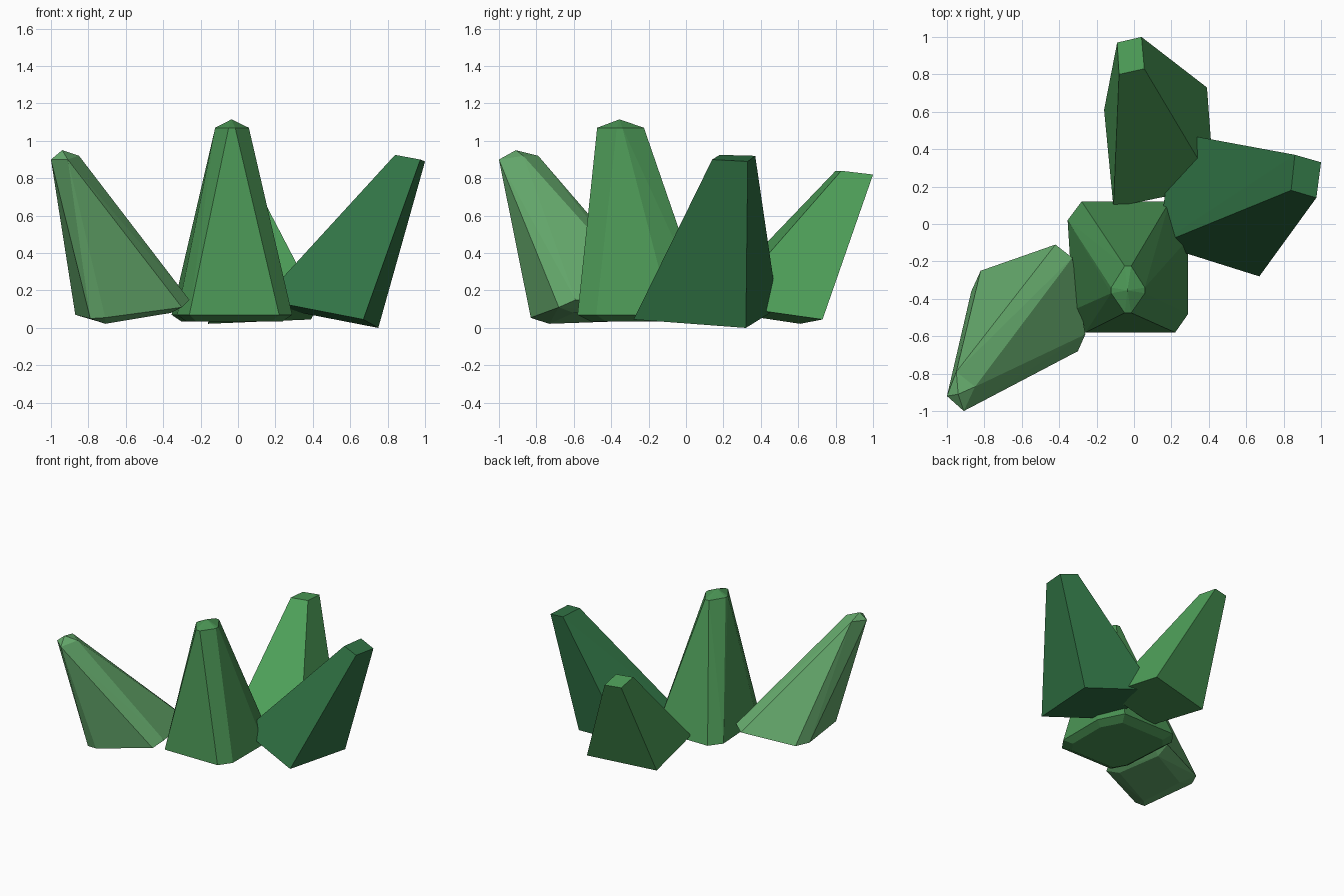
import bpy, bmesh


def crystal(name, color, *rings):
    """Tapered faceted shard: the convex hull of its cross-section rings."""
    bm = bmesh.new()
    for ring in rings:
        for p in ring:
            bm.verts.new(p)
    res = bmesh.ops.convex_hull(bm, input=bm.verts[:])
    loose = [v for v in bm.verts if not v.link_faces]
    bmesh.ops.delete(bm, geom=loose, context='VERTS')
    bmesh.ops.dissolve_limit(bm, angle_limit=0.05, verts=bm.verts[:], edges=bm.edges[:])
    bmesh.ops.recalc_face_normals(bm, faces=bm.faces[:])
    mesh = bpy.data.meshes.new(name)
    bm.to_mesh(mesh)
    bm.free()
    obj = bpy.data.objects.new(name, mesh)
    bpy.context.collection.objects.link(obj)
    mat = bpy.data.materials.new(name + "_green")
    mat.diffuse_color = (*color, 1)
    mesh.materials.append(mat)
    return obj


# Upright centre shard: bevelled foot, eight-sided body, small pointed cap
body = [(-0.26, -0.58), (0.22, -0.58), (0.29, -0.48), (0.29, -0.08),
        (0.19, 0.12), (-0.28, 0.12), (-0.355, 0.02), (-0.325, -0.46)]
cx, cy = -0.03, -0.23
crystal("centre_shard", (0.07, 0.30, 0.09),
        [(cx + (x - cx) * 0.84, cy + (y - cy) * 0.8, 0.035) for x, y in body],
        [(x, y, 0.07) for x, y in body],
        [(x, y, 1.07) for x, y in [(-0.05, -0.475), (-0.015, -0.475), (0.058, -0.37), (0.058, -0.34),
                                   (-0.015, -0.225), (-0.05, -0.225), (-0.122, -0.34), (-0.122, -0.37)]],
        [(-0.035, -0.355, 1.115)])

# Left leaning shard, with chamfered corners and pointed cap
crystal("left_shard", (0.13, 0.40, 0.15),
        [(-0.71, -0.73, 0.022), (-0.75, -0.36, 0.035), (-0.42, -0.22, 0.08), (-0.36, -0.6, 0.08)],
        [(-0.87, -0.36, 0.07), (-0.79, -0.82, 0.05), (-0.71, -0.83, 0.055), (-0.30, -0.68, 0.11),
         (-0.26, -0.59, 0.15), (-0.33, -0.18, 0.15), (-0.42, -0.11, 0.13), (-0.82, -0.25, 0.07)],
        [(-1.0, -0.92, 0.90), (-0.91, -1.0, 0.90), (-0.85, -0.87, 0.92), (-0.95, -0.79, 0.92)],
        [(-0.94, -0.91, 0.95)])

# Right leaning four-sided shard
crystal("right_shard", (0.03, 0.17, 0.058),
        [(0.67, -0.28, 0.045), (0.75, 0.32, 0.0), (0.21, 0.49, 0.105), (0.13, -0.11, 0.15)],
        [(0.975, 0.14, 0.90), (1.0, 0.33, 0.89), (0.86, 0.37, 0.92), (0.84, 0.18, 0.925)])

# Back leaning four-sided shard
crystal("back_shard", (0.076, 0.35, 0.10),
        [(-0.16, 0.61, 0.022), (0.39, 0.73, 0.045), (0.43, 0.20, 0.12), (-0.11, 0.09, 0.10)],
        [(-0.09, 0.97, 0.82), (0.04, 1.0, 0.82), (0.055, 0.83, 0.84), (-0.08, 0.80, 0.84)])
